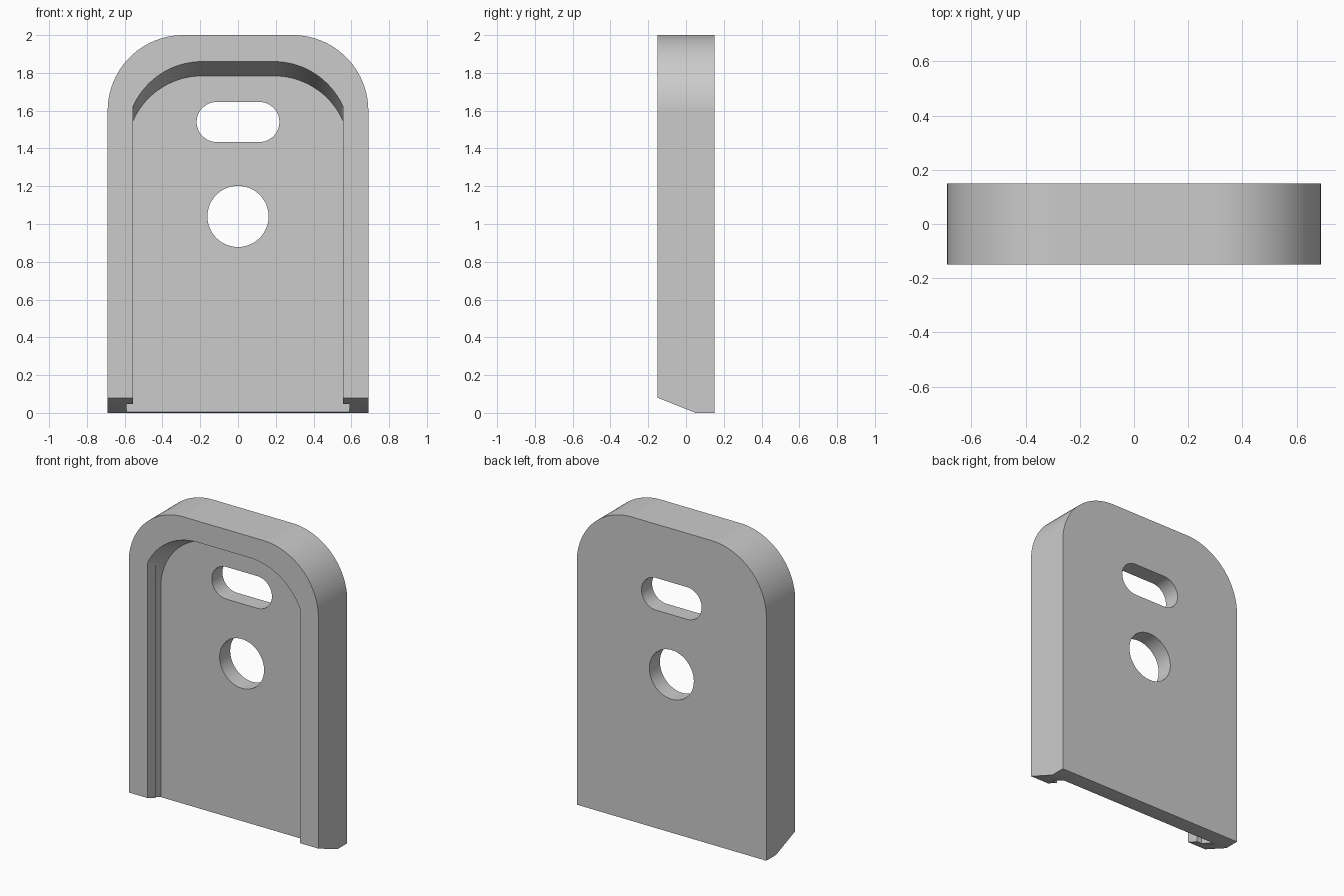
import bpy, bmesh, math

default = bpy.data.objects.get("Cube")
if default:
    bpy.data.objects.remove(default, do_unlink=True)

HALF_DEPTH = 0.15
SLOPE = -0.4          # rise per unit of depth, shared by the bottom cut and the recess
FLOOR_Y = 0.04        # front face of the thin back wall
LIP_Y = -0.065        # back of the overhanging side lips

grey = bpy.data.materials.new("plain grey")
grey.use_nodes = True
colour = (0.6, 0.6, 0.6, 1)
grey.diffuse_color = colour
grey.node_tree.nodes["Principled BSDF"].inputs["Base Color"].default_value = colour


def arc(cx, cz, r, start, end, steps=24):
    """Points on an arc, angles in degrees."""
    angles = [math.radians(start + (end - start) * i / steps) for i in range(steps + 1)]
    return [(cx + r * math.cos(a), cz + r * math.sin(a)) for a in angles]


def arch(half, top, r, bottom):
    """Upright outline with two rounded top corners."""
    c = half - r
    return ([(-half, bottom), (half, bottom)]
            + arc(c, top - r, r, 0, 90) + arc(-c, top - r, r, 90, 180))


def extrude(name, outline, y0, y1, slope=0.0):
    """Prism from an (x, z) outline along y; z shifts by slope * (y + HALF_DEPTH)."""
    bm = bmesh.new()
    rings = [[bm.verts.new((x, y, z + slope * (y + HALF_DEPTH))) for x, z in outline]
             for y in (y0, y1)]
    bm.faces.new(rings[0])
    bm.faces.new(rings[1][::-1])
    for i in range(len(outline)):
        j = (i + 1) % len(outline)
        bm.faces.new((rings[0][i], rings[1][i], rings[1][j], rings[0][j]))
    bmesh.ops.recalc_face_normals(bm, faces=bm.faces)
    mesh = bpy.data.meshes.new(name)
    bm.to_mesh(mesh)
    bm.free()
    obj = bpy.data.objects.new(name, mesh)
    obj.data.materials.append(grey)
    bpy.context.collection.objects.link(obj)
    return obj


def cut(target, cutter):
    """Subtract the cutter and discard it."""
    cutter.hide_render = True
    mod = target.modifiers.new("cut", 'BOOLEAN')
    mod.operation, mod.solver, mod.object = 'DIFFERENCE', 'EXACT', cutter
    bpy.context.view_layer.objects.active = target
    bpy.ops.object.modifier_apply(modifier=mod.name)
    bpy.data.objects.remove(cutter, do_unlink=True)


def box(x0, x1, z0, z1):
    return [(x0, z0), (x1, z0), (x1, z1), (x0, z1)]


# Outer shell, with its underside sloped at the front
body = extrude("mount_plate", arch(0.69, 2.0, 0.4, 0), -HALF_DEPTH, HALF_DEPTH)
cut(body, extrude("underside_cutter", box(-1, 1, -1, 0.08), -0.3, 0.3, SLOPE))

# Slanted recess, narrower at the front so that side lips overhang a groove
recess = extrude("recess_cutter", arch(0.59, 1.86, 0.4, -0.5), -0.25, FLOOR_Y, SLOPE)
for side in (-1, 1):
    cut(recess, extrude("lip_cutter", box(*sorted((side * 0.555, side)), -1, 3), -0.5, LIP_Y))
cut(body, recess)

# Round hole and long slot through the back wall
cut(body, extrude("hole_cutter", arc(0, 1.04, 0.162, 0, 352.5, 47), -0.5, 0.5))
slot = arc(0.113, 1.54, 0.106, -90, 90) + arc(-0.113, 1.54, 0.106, 90, 270)
cut(body, extrude("slot_cutter", slot, -0.5, 0.5))

# Smooth curves, crisp edges
bpy.ops.object.select_all(action='DESELECT')
body.select_set(True)
bpy.context.view_layer.objects.active = body
bpy.ops.object.shade_smooth_by_angle(angle=math.radians(30))
weighted = body.modifiers.new("even shading", 'WEIGHTED_NORMAL')
weighted.keep_sharp = True
